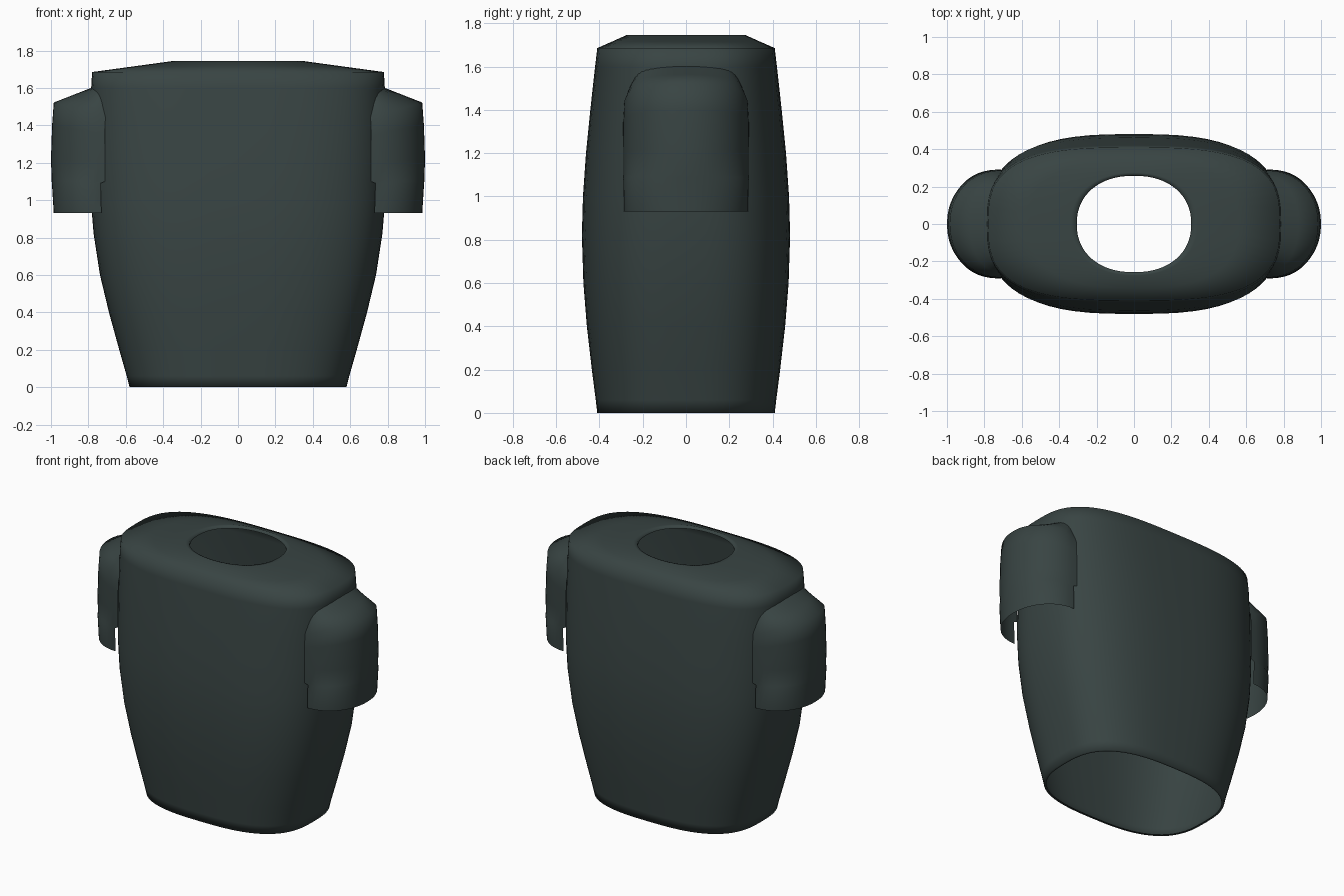
import bpy, bmesh
from math import sin, cos, pi

cube = bpy.data.objects.get("Cube")
if cube:
    bpy.data.objects.remove(cube)

cloth = bpy.data.materials.new("dark_slate_cloth")
cloth.use_nodes = True
color = (0.04, 0.058, 0.056, 1)
cloth.diffuse_color = color
cloth.node_tree.nodes["Principled BSDF"].inputs["Base Color"].default_value = color


def power(v, e):
    return abs(v) ** e * (1 if v >= 0 else -1)


def loft(name, rings, closed):
    """Skin a list of point rings with smooth quads."""
    bm = bmesh.new()
    rows = [[bm.verts.new(p) for p in ring] for ring in rings]
    n = len(rows[0])
    for a, b in zip(rows, rows[1:]):
        for i in range(n if closed else n - 1):
            j = (i + 1) % n
            bm.faces.new((a[i], a[j], b[j], b[i]))
    for f in bm.faces:
        f.smooth = True
    mesh = bpy.data.meshes.new(name)
    bm.to_mesh(mesh)
    bm.free()
    mesh.materials.append(cloth)
    obj = bpy.data.objects.new(name, mesh)
    bpy.context.collection.objects.link(obj)
    return obj


def oval(rx, ry, z, n, count=64):
    angles = [2 * pi * i / count for i in range(count)]
    return [(rx * power(cos(t), 2 / n), ry * power(sin(t), 2 / n), z) for t in angles]


# Torso: hem, sides, shoulders and neck opening (half width, half depth, height, squareness)
torso = [
    (0.565, 0.395, 0.0, 2.8), (0.58, 0.41, 0.0, 2.8), (0.595, 0.417, 0.06, 2.8),
    (0.635, 0.435, 0.2, 2.8), (0.69, 0.458, 0.4, 2.8), (0.738, 0.474, 0.6, 2.8),
    (0.772, 0.481, 0.82, 2.8), (0.787, 0.476, 1.0, 2.8), (0.792, 0.462, 1.2, 2.8),
    (0.79, 0.442, 1.4, 2.9), (0.785, 0.42, 1.6, 3.0), (0.78, 0.41, 1.685, 3.0),
    (0.56, 0.342, 1.715, 2.6), (0.34, 0.275, 1.745, 2.2), (0.31, 0.262, 1.743, 2.2),
    (0.306, 0.258, 1.73, 2.2),
]
loft("shirt_body", [oval(*r) for r in torso], True)


# Sleeves: half tubes open below, blending into the shoulder above
def sleeve_arc(edge, out, depth, low, high, side, count=24):
    points = []
    for i in range(count + 1):
        t = -pi / 2 + pi * i / count
        x = edge + (out - edge) * power(cos(t), 0.95)
        points.append((side * x, side * depth * power(sin(t), 0.95),
                       low + (high - low) * cos(t) ** 0.7 if 0 < i < count else low))
    return points


sleeve = [
    (0.73, 0.985, 0.288, 0.93, 0.93), (0.735, 0.995, 0.29, 1.09, 1.09),
    (0.71, 0.996, 0.292, 1.1, 1.1), (0.71, 1.0, 0.292, 1.2, 1.22),
    (0.71, 0.994, 0.29, 1.34, 1.4), (0.71, 0.985, 0.286, 1.42, 1.522),
    (0.705, 0.88, 0.26, 1.49, 1.563), (0.7, 0.765, 0.22, 1.58, 1.608),
]
for side, label in ((1, "left"), (-1, "right")):
    loft(label + "_sleeve", [sleeve_arc(*r, side) for r in sleeve], False)
